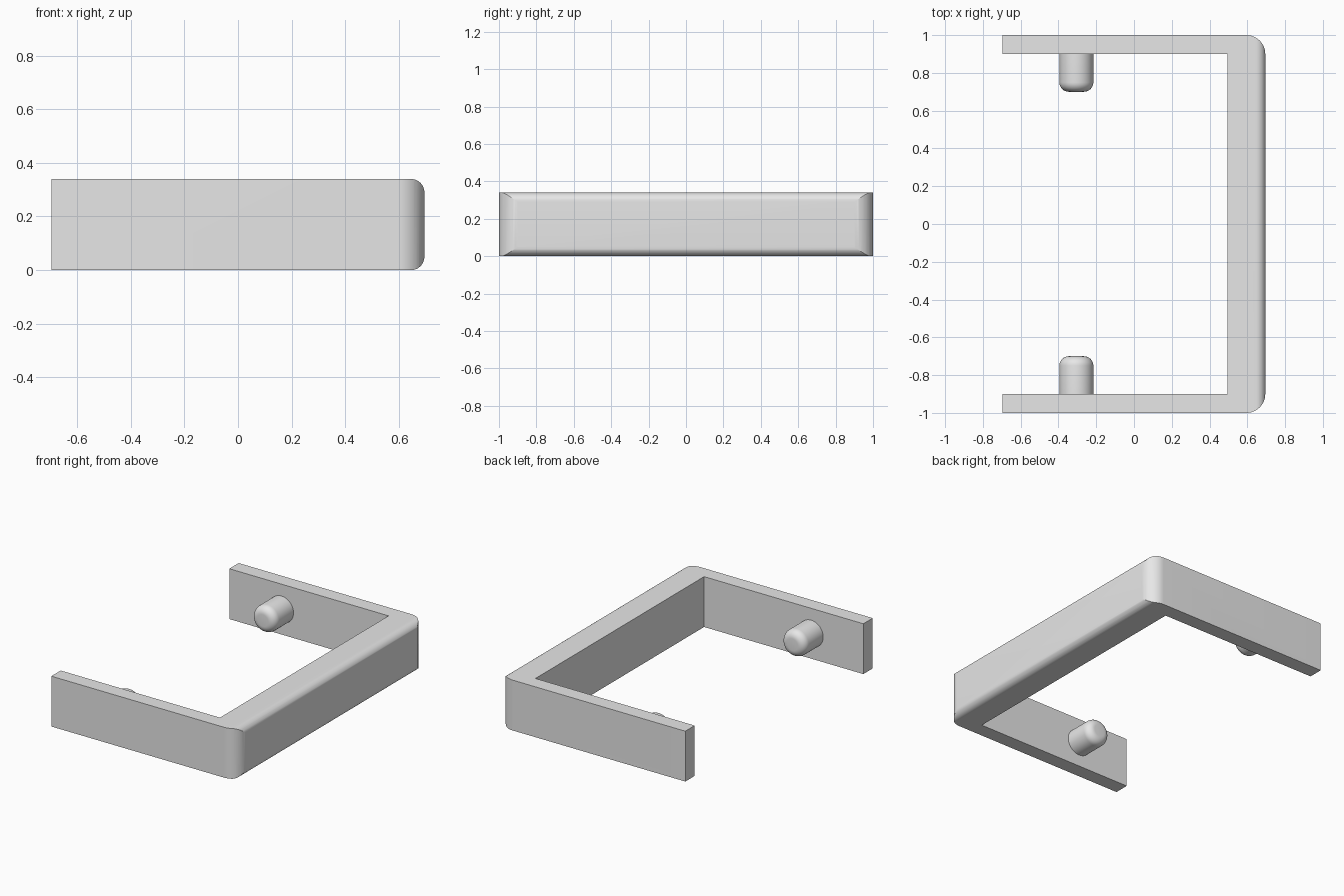
import bpy, bmesh
from math import sin, cos, pi
from mathutils import Matrix, Vector

cube = bpy.data.objects.get("Cube")
if cube:
    bpy.data.objects.remove(cube, do_unlink=True)

HX, HY, HEIGHT = 0.695, 1.0, 0.34   # half length, half width, height
ARM, BAR = 0.1, 0.2                 # wall thicknesses
PIN_X, PIN_R, PIN_LEN, ROUND = -0.305, 0.09, 0.2, 0.05

grey = bpy.data.materials.new("plain grey")
grey.use_nodes = True
grey.diffuse_color = (0.8, 0.8, 0.8, 1)
grey.node_tree.nodes["Principled BSDF"].inputs["Base Color"].default_value = grey.diffuse_color


def arc(cx, cy, r, start, steps=12):
    """Quarter circle, counter-clockwise from the start angle."""
    angles = [start + pi / 2 * i / steps for i in range(steps + 1)]
    return [(cx + r * cos(a), cy + r * sin(a)) for a in angles]


def prism(name, points, extrude):
    """Closed solid swept from a flat outline."""
    bm = bmesh.new()
    face = bm.faces.new([bm.verts.new(p) for p in points])
    swept = bmesh.ops.extrude_face_region(bm, geom=[face])["geom"]
    bmesh.ops.translate(bm, vec=extrude, verts=[v for v in swept if isinstance(v, bmesh.types.BMVert)])
    bmesh.ops.recalc_face_normals(bm, faces=bm.faces)
    return finish(name, bm)


def finish(name, bm):
    mesh = bpy.data.meshes.new(name)
    bm.to_mesh(mesh)
    bm.free()
    mesh.materials.append(grey)
    obj = bpy.data.objects.new(name, mesh)
    bpy.context.collection.objects.link(obj)
    return obj


def select_only(obj):
    bpy.ops.object.select_all(action="DESELECT")
    obj.select_set(True)
    bpy.context.view_layer.objects.active = obj


# U-shaped bracket with rounded outer corners
outline = [(-HX, -HY)]
outline += arc(HX - ARM, -HY + ARM, ARM, -pi / 2)
outline += arc(HX - ARM, HY - ARM, ARM, 0)
outline += [(-HX, HY), (-HX, HY - ARM), (HX - BAR, HY - ARM),
            (HX - BAR, -HY + ARM), (-HX, -HY + ARM)]
bracket = prism("bracket", [(x, y, 0) for x, y in outline], (0, 0, HEIGHT))

# Side envelope that rounds the long outer edges of the crossbar
side = [(-2, 0)] + arc(HX - ROUND, ROUND, ROUND, -pi / 2)
side += arc(HX - ROUND, HEIGHT - ROUND, ROUND, 0) + [(-2, HEIGHT)]
envelope = prism("rounding_envelope", [(x, -2, z) for x, z in side], (0, 4, 0))
envelope.hide_render = True

cut = bracket.modifiers.new("round edges", "BOOLEAN")
cut.operation, cut.solver, cut.object = "INTERSECT", "EXACT", envelope
select_only(bracket)
bpy.ops.object.modifier_apply(modifier=cut.name)
bpy.data.objects.remove(envelope, do_unlink=True)
bpy.ops.object.shade_smooth_by_angle(angle=pi / 9)

# Round-tipped pins facing each other on the inner arm faces
for name, sign in (("left_pin", 1), ("right_pin", -1)):
    bm = bmesh.new()
    bmesh.ops.create_cone(bm, cap_ends=True, segments=48, radius1=PIN_R, radius2=PIN_R, depth=PIN_LEN)
    rim = [e for e in bm.edges if all(v.co.z > 0 for v in e.verts)]
    bmesh.ops.bevel(bm, geom=rim, offset=ROUND, segments=8, profile=0.5, affect="EDGES")
    bm.transform(Matrix.Rotation(sign * pi / 2, 4, "X"))
    centre = Vector((PIN_X, sign * (HY - ARM - PIN_LEN / 2), HEIGHT / 2))
    bmesh.ops.translate(bm, vec=centre, verts=bm.verts)
    pin = finish(name, bm)
    select_only(pin)
    bpy.ops.object.shade_smooth_by_angle(angle=pi / 9)
